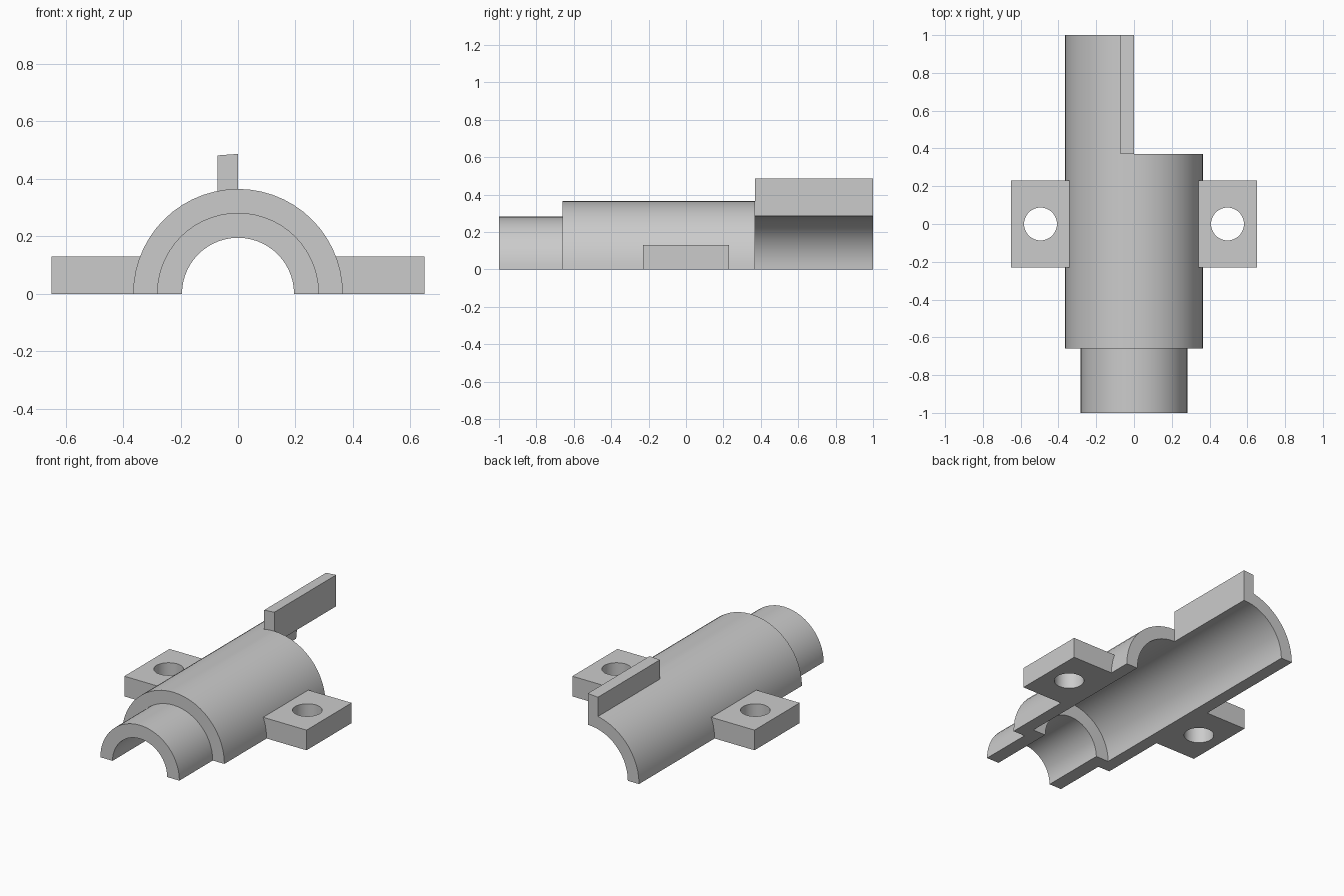
import bpy, bmesh
from math import sin, cos, pi, sqrt, radians
from mathutils import Vector, Matrix

cube = bpy.data.objects.get("Cube")
if cube:
    bpy.data.objects.remove(cube)

# Single plain grey
GREY = (0.6, 0.6, 0.6, 1.0)
grey = bpy.data.materials.new("plain_grey")
grey.use_nodes = True
grey.diffuse_color = GREY
grey.node_tree.nodes["Principled BSDF"].inputs["Base Color"].default_value = GREY

# Main dimensions
R_BODY, R_BORE = 0.365, 0.285
R_NECK, R_NECK_BORE = 0.282, 0.195
Y_STEP, Y_BORE, Y_CUT = -0.66, -0.575, 0.37
STEPS = 28


def make_object(name, bm):
    bmesh.ops.recalc_face_normals(bm, faces=bm.faces)
    mesh = bpy.data.meshes.new(name)
    bm.to_mesh(mesh)
    bm.free()
    obj = bpy.data.objects.new(name, mesh)
    bpy.context.collection.objects.link(obj)
    mesh.materials.append(grey)
    return obj


def half_turn(name, profile):
    """Sweep a closed (radius, y) profile half a turn over the y axis."""
    bm = bmesh.new()
    rings = []
    for i in range(STEPS + 1):
        a = pi * i / STEPS
        rings.append([bm.verts.new((r * cos(a), y, r * sin(a))) for r, y in profile])
    n = len(profile)
    for a, b in zip(rings, rings[1:]):
        for k in range(n):
            m = (k + 1) % n
            bm.faces.new((a[k], a[m], b[m], b[k]))
    bm.faces.new(rings[0])
    bm.faces.new(rings[-1])
    return make_object(name, bm)


def extrude_y(name, outline, y0, y1):
    """Extrude a closed (x, z) outline from y0 to y1."""
    bm = bmesh.new()
    face = bm.faces.new([bm.verts.new((x, y0, z)) for x, z in outline])
    out = bmesh.ops.extrude_face_region(bm, geom=[face])
    moved = [v for v in out["geom"] if isinstance(v, bmesh.types.BMVert)]
    bmesh.ops.translate(bm, verts=moved, vec=(0, y1 - y0, 0))
    return make_object(name, bm)


def cut(obj, cutter):
    cutter.hide_render = True
    mod = obj.modifiers.new("cut", 'BOOLEAN')
    mod.operation, mod.solver, mod.object = 'DIFFERENCE', 'EXACT', cutter
    bpy.context.view_layer.objects.active = obj
    bpy.ops.object.modifier_apply(modifier=mod.name)
    bpy.data.objects.remove(cutter)


def smooth(obj):
    bpy.ops.object.select_all(action='DESELECT')
    obj.select_set(True)
    bpy.context.view_layer.objects.active = obj
    bpy.ops.object.shade_smooth_by_angle(angle=radians(30))


# Half shell with stepped neck and stepped bore
shell = half_turn("half_shell", [
    (R_NECK_BORE, -1), (R_NECK, -1), (R_NECK, Y_STEP), (R_BODY, Y_STEP),
    (R_BODY, 1), (R_BORE, 1), (R_BORE, Y_BORE), (R_NECK_BORE, Y_BORE)])

# Rear quarter removed on the left side
cut(shell, extrude_y("rear_cutter", [(0, -1), (1, -1), (1, 1), (0, 1)], Y_CUT, 2))
smooth(shell)

# Upright rib along the cut edge
W, R_RIB = 0.072, 0.487
rib = extrude_y("top_rib", [
    (0, R_BODY), (0, R_RIB), (-W, sqrt(R_RIB**2 - W**2)), (-W, sqrt(R_BODY**2 - W**2) - 0.002)],
    Y_CUT, 1)

# Side lugs, fitted to the shell curve, each with a bolt hole
LUG_TOP, LUG_END = 0.13, 0.65
for side, label in ((1, "left"), (-1, "right")):
    arc = []
    for i in range(5):
        z = LUG_TOP * i / 4
        arc.append((side * (sqrt(R_BODY**2 - z * z) - 0.001), z))
    lug = extrude_y(label + "_lug",
                    arc + [(side * LUG_END, LUG_TOP), (side * LUG_END, 0)], -0.23, 0.23)
    bm = bmesh.new()
    bmesh.ops.create_cone(bm, cap_ends=True, segments=40, radius1=0.087, radius2=0.087,
                          depth=1, matrix=Matrix.Translation((side * 0.495, 0, 0)))
    cut(lug, make_object("hole_cutter", bm))
    smooth(lug)
